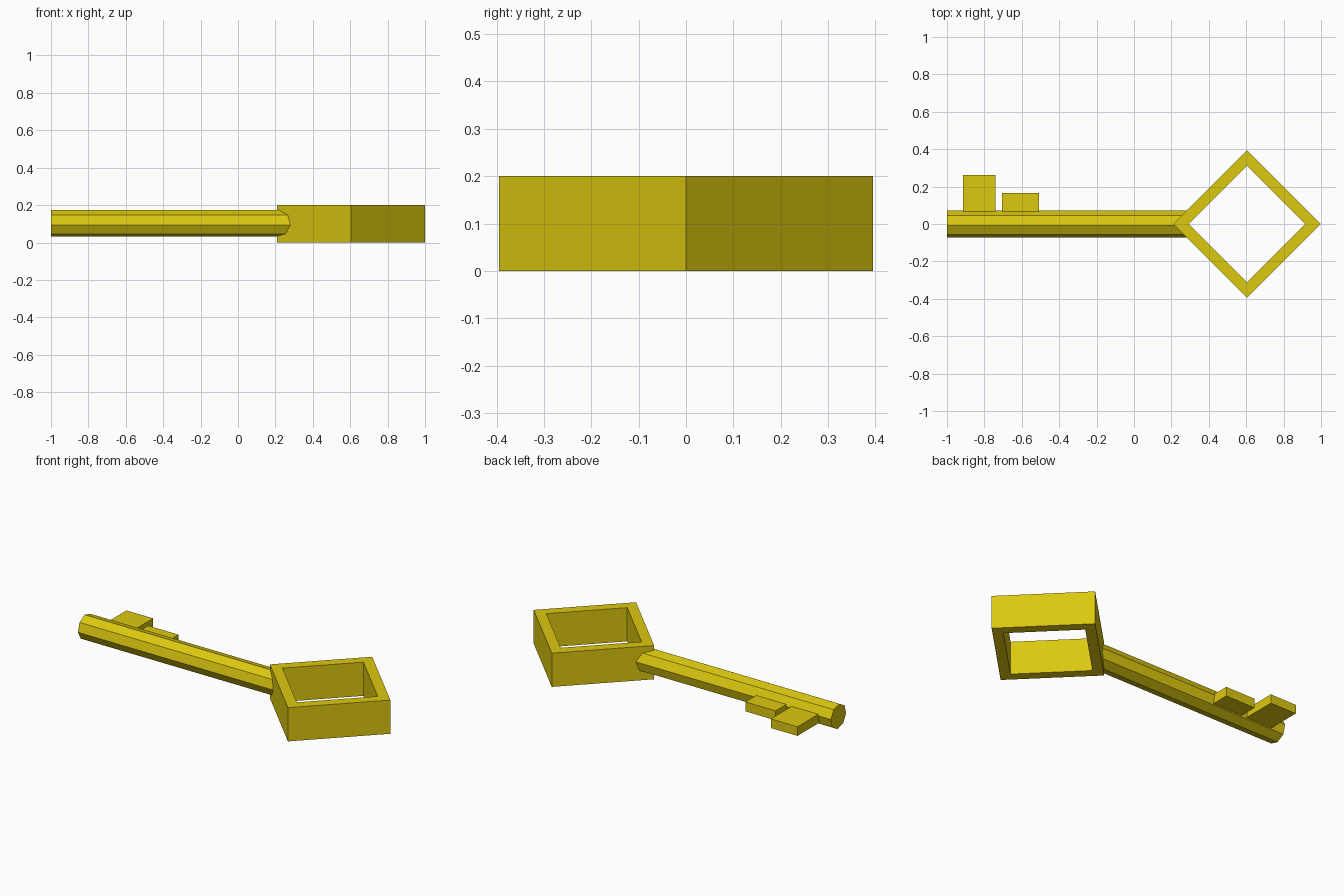
import bpy, bmesh, math
from mathutils import Matrix

if "Cube" in bpy.data.objects:
    bpy.data.objects.remove(bpy.data.objects["Cube"])

gold = bpy.data.materials.new("gold")
gold.diffuse_color = (0.72, 0.58, 0.005, 1)
gold.use_nodes = True
gold.node_tree.nodes["Principled BSDF"].inputs["Base Color"].default_value = gold.diffuse_color


def add_object(name, bm):
    bmesh.ops.recalc_face_normals(bm, faces=bm.faces[:])
    mesh = bpy.data.meshes.new(name)
    bm.to_mesh(mesh)
    bm.free()
    mesh.materials.append(gold)
    obj = bpy.data.objects.new(name, mesh)
    bpy.context.collection.objects.link(obj)
    return obj


def box(name, x0, x1, y0, y1, z0, z1):
    bm = bmesh.new()
    bmesh.ops.create_cube(bm, size=1)
    for v in bm.verts:
        v.co.x = x1 if v.co.x > 0 else x0
        v.co.y = y1 if v.co.y > 0 else y0
        v.co.z = z1 if v.co.z > 0 else z0
    return add_object(name, bm)


# Diamond-shaped handle: a square frame standing on its corner
bm = bmesh.new()
rings = []
for radius, z in ((0.395, 0), (0.395, 0.2), (0.312, 0.2), (0.312, 0)):
    rings.append([bm.verts.new((0.604 + radius * math.cos(k * math.pi / 2),
                                radius * math.sin(k * math.pi / 2), z))
                  for k in range(4)])
for i in range(4):
    a, b = rings[i], rings[(i + 1) % 4]
    for k in range(4):
        n = (k + 1) % 4
        bm.faces.new((a[k], a[n], b[n], b[k]))
add_object("handle_frame", bm)

# Eight-sided shaft, turned slightly about its length
x0, x1 = -1.0, 0.285
bm = bmesh.new()
bmesh.ops.create_cone(bm, cap_ends=True, segments=8, radius1=0.072,
                      radius2=0.072, depth=x1 - x0)
turn = Matrix.Rotation(math.radians(7), 4, 'X') @ Matrix.Rotation(math.pi / 2, 4, 'Y')
bm.transform(Matrix.Translation(((x0 + x1) / 2, 0, 0.103)) @ turn)
add_object("shaft", bm)

# Two teeth, rooted in the shaft
box("long_tooth", -0.915, -0.74, 0, 0.262, 0.065, 0.119)
box("short_tooth", -0.705, -0.507, 0, 0.167, 0.065, 0.121)
